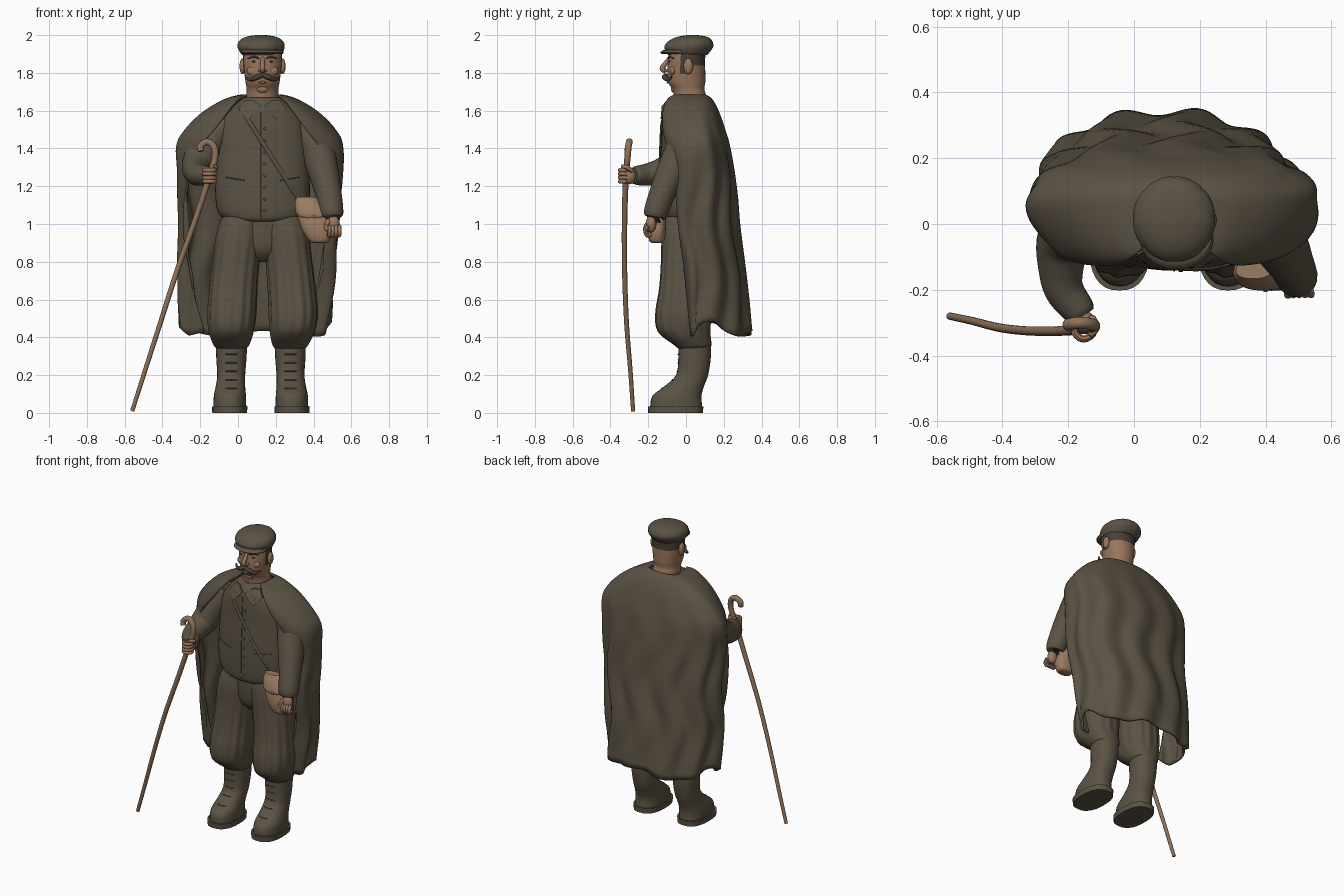
import bpy, bmesh, math
from mathutils import Vector
from mathutils.bvhtree import BVHTree

if "Cube" in bpy.data.objects:
    bpy.data.objects.remove(bpy.data.objects["Cube"])


def material(name, rgb):
    m = bpy.data.materials.new(name)
    m.use_nodes = True
    m.diffuse_color = (*rgb, 1)
    m.node_tree.nodes["Principled BSDF"].inputs["Base Color"].default_value = (*rgb, 1)
    return m


CLOTH = material("olive brown cloth", (0.105, 0.085, 0.058))
SKIN = material("tan skin", (0.32, 0.18, 0.105))
LEATHER = material("tan leather", (0.33, 0.2, 0.12))
WOOD = material("brown wood", (0.28, 0.17, 0.1))
HAIR = material("dark hair", (0.065, 0.052, 0.038))
CX = 0.13
made = []


def finish(name, bm, *mats):
    bmesh.ops.recalc_face_normals(bm, faces=bm.faces)
    me = bpy.data.meshes.new(name)
    bm.to_mesh(me)
    bm.free()
    ob = bpy.data.objects.new(name, me)
    bpy.context.collection.objects.link(ob)
    for m in mats:
        me.materials.append(m)
    made.append(ob)
    return ob


def smooth_rows(rows, steps):
    """Catmull-Rom interpolation through rows of numbers."""
    out = []
    for i in range(len(rows) - 1):
        a, b, c, d = (rows[max(0, min(len(rows) - 1, i + k))] for k in (-1, 0, 1, 2))
        for s in range(steps):
            t = s / steps
            out.append([q + 0.5 * t * (r - p + t * (2 * p - 5 * q + 4 * r - e + t * (3 * (q - r) + e - p)))
                        for p, q, r, e in zip(a, b, c, d)])
    return out + [list(rows[-1])]


def skin_rings(bm, rings, closed=True, caps=True):
    vs = [[bm.verts.new(p) for p in ring] for ring in rings]
    n = len(vs[0])
    for a, b in zip(vs, vs[1:]):
        for i in range(n if closed else n - 1):
            j = (i + 1) % n
            bm.faces.new((a[i], a[j], b[j], b[i]))
    if caps:
        bm.faces.new(vs[0])
        bm.faces.new(vs[-1])


def loft(name, rows, mats, n=32, power=1.0, steps=4, ripple=None):
    """Stack of rounded rings; each row is z, centre x, centre y, radius x, radius y."""
    rings = []
    for z, cx, cy, rx, ry in smooth_rows(rows, steps):
        ring = []
        for i in range(n):
            a = math.tau * i / n
            c, s = math.cos(a), math.sin(a)
            k = 1 + (ripple(a, z) if ripple else 0)
            ring.append((cx + k * rx * math.copysign(abs(c) ** power, c),
                         cy + k * ry * math.copysign(abs(s) ** power, s), z))
        rings.append(ring)
    bm = bmesh.new()
    skin_rings(bm, rings)
    return finish(name, bm, *mats)


def tube(name, rows, mat, n=12, steps=5, flat=1.0):
    """Tapered tube; each row is x, y, z, radius."""
    pts = smooth_rows(rows, steps)
    pos = [Vector(p[:3]) for p in pts]
    rings, side = [], None
    for i, p in enumerate(pos):
        d = (pos[min(i + 1, len(pos) - 1)] - pos[max(i - 1, 0)]).normalized()
        if side is None:
            side = d.orthogonal() if abs(d.y) > 0.9 else d.cross(Vector((0, 1, 0)))
        side = (side - d * side.dot(d)).normalized()
        up = d.cross(side)
        rings.append([p + pts[i][3] * (math.cos(a) * side + flat * math.sin(a) * up)
                      for a in (math.tau * k / n for k in range(n))])
    bm = bmesh.new()
    skin_rings(bm, rings)
    return finish(name, bm, mat)


def ball(name, loc, size, mat, seg=16):
    bm = bmesh.new()
    bmesh.ops.create_uvsphere(bm, u_segments=seg, v_segments=seg // 2 + 2, radius=1)
    bmesh.ops.scale(bm, vec=size, verts=bm.verts)
    bmesh.ops.translate(bm, vec=loc, verts=bm.verts)
    return finish(name, bm, mat)


def front_of(ob):
    """Returns a function giving the front surface point of a part at x, z."""
    me = ob.data
    tree = BVHTree.FromPolygons([v.co for v in me.vertices], [p.vertices for p in me.polygons])

    def at(x, z, out=0.0):
        hit = tree.ray_cast(Vector((x, -1, z)), Vector((0, 1, 0)))[0]
        return Vector((x, (hit.y if hit else -0.1) - out, z))
    return at


# Boots, soles and baggy trousers; the right foot stands a little wider
pleat = lambda a, z: 0.025 * math.sin(14 * a) * min(1, max(0, (1.05 - z) * 3)) * min(1, max(0, (z - 0.36) * 8))
for side, word, wide in ((-1, "right", .018), (1, "left", 0)):
    X = lambda o: CX + side * (o + wide)
    loft(word + "_sole", [(0, X(.156), -.055, .092, .145), (.035, X(.156), -.055, .094, .147)], [CLOTH], power=0.8)
    boot = loft(word + "_boot", [(.03, X(.155), -.052, .087, .138), (.09, X(.155), -.048, .085, .13),
                                 (.14, X(.152), -.01, .078, .105), (.2, X(.148), .032, .074, .085),
                                 (.29, X(.147), .045, .08, .086), (.4, X(.146), .045, .084, .088)], [CLOTH], power=0.9)
    shin = front_of(boot)
    for k in range(5):
        tube(word + "_boot_lace", [(*shin(X(o), .13 + .045 * k), .004) for o in (.118, .133, .148, .163, .178)],
             CLOTH, n=6, steps=2)
    X = lambda o: CX + side * o
    loft(word + "_trouser_leg", [(.34, X(.147 + wide), .04, .075, .08), (.36, X(.147 + wide), .035, .095, .1),
                                 (.43, X(.157 + wide / 2), -.01, .118, .138), (.53, X(.162), -.015, .128, .145),
                                 (.66, X(.154), -.008, .125, .132), (.8, X(.14), -.005, .122, .126),
                                 (.95, X(.122), 0, .122, .128), (1.05, X(.1), 0, .11, .11)],
         [CLOTH], n=84, power=0.9, ripple=pleat)
loft("trouser_seat", [(.8, CX, .01, .05, .06), (.87, CX, 0, .16, .105), (1.05, CX, 0, .2, .115)], [CLOTH])

# Buttoned jacket, its round hem overhanging the trousers
torso = loft("jacket_body", [(1.01, CX, 0, .13, .1), (1.022, CX, 0, .19, .128), (1.06, CX, 0, .235, .138),
                             (1.15, CX, 0, .25, .142), (1.28, CX, 0, .247, .14), (1.42, CX, 0, .238, .132),
                             (1.54, CX, 0, .215, .128), (1.62, CX, 0, .155, .12), (1.67, CX, .01, .1, .09)],
             [CLOTH], n=48, power=0.88)
chest = front_of(torso)
for k in range(8):
    ball("jacket_button", chest(CX + .012, 1.07 + .062 * k, .001), (.007, .004, .007), CLOTH, 8)
tube("jacket_opening", [(*chest(CX - .008, 1.03 + .07 * k), .003) for k in range(9)], CLOTH, n=6)
for side in (-1, 1):
    tube("pocket_edge", [(*chest(CX + side * (.09 + .035 * k), 1.23 + .006 * k), .003) for k in range(4)], CLOTH, n=6)
    # Collar flaps lying on the chest
    bm = bmesh.new()
    flap = [(0.008, 1.625), (.07, 1.555), (.125, 1.61), (.09, 1.665), (.05, 1.665)]
    pts = [chest(CX + side * x, min(z, 1.655), .012) for x, z in flap]
    top = [bm.verts.new(p) for p in pts]
    low = [bm.verts.new(p + Vector((0, .014, 0))) for p in pts]
    bm.faces.new(top)
    bm.faces.new(low)
    for i in range(5):
        j = (i + 1) % 5
        bm.faces.new((top[i], top[j], low[j], low[i]))
    finish("collar_flap", bm, CLOTH)
tube("bag_strap", [(*chest(.01 + .045 * k, 1.62 - .071 * k, .004), .011) for k in range(8)], CLOTH, n=8, flat=0.5)

# Open cape: z, half width, back y, front edge offset, front edge y, centre x
cape_rows = smooth_rows([(1.68, .105, .1, .085, -.06, .125), (1.655, .19, .135, .125, -.095, .122),
                         (1.59, .3, .17, .175, -.118, .12), (1.5, .39, .2, .24, -.118, .12),
                         (1.41, .435, .222, .31, -.1, .12), (1.25, .425, .245, .37, -.065, .119),
                         (1.0, .41, .272, .37, -.04, .112), (.75, .405, .298, .34, -.01, .102),
                         (.42, .388, .338, .27, .03, .094)], 6)
N = 96
rings = []
for z, w, back, fx, fy, cx in cape_rows:
    ring, depth = [], min(1, max(0, (1.62 - z) / 0.5))
    for i in range(N + 1):
        u = 2 * i / N - 1
        s, sign = abs(u), math.copysign(1, u)
        mid = 0.06
        if s < 0.72:
            a = s / 0.72 * math.pi / 2
            x, y = w * math.sin(a) ** 0.95, mid + (back - mid) * math.cos(a) ** 0.85
        else:
            b = (s - 0.72) / 0.28 * math.pi / 2
            x, y = fx + (w - fx) * math.cos(b) ** 1.2, mid + (fy - mid) * math.sin(b) ** 1.2
        fold = 0.014 * depth * math.sin(24 * u + 1.1 * math.sin(11 * z))
        out = Vector((x * sign, (y - mid) * 1.3, 0)).normalized() * fold
        low = max(0, (0.75 - z) / 0.33)
        hem = low * (0.015 * math.sin(11 * u + 1) + 0.05 * math.exp(-((s - 0.64) / 0.13) ** 2))
        ring.append((cx + x * sign + out.x, y + out.y, z + hem))
    rings.append(ring)
bm = bmesh.new()
skin_rings(bm, rings, closed=False, caps=False)
cape = finish("cape", bm, CLOTH)
thick = cape.modifiers.new("thickness", "SOLIDIFY")
thick.thickness, thick.offset = 0.014, 0

# Arms and hands
tube("right_sleeve", [(-.06, .02, 1.53, .075), (-.16, .0, 1.42, .09), (-.212, -.05, 1.32, .084),
                      (-.222, -.13, 1.28, .07), (-.212, -.2, 1.262, .06), (-.168, -.262, 1.257, .05),
                      (-.155, -.28, 1.257, .04)], CLOTH, n=20)
tube("left_sleeve", [(.33, .02, 1.53, .075), (.41, -.01, 1.42, .09), (.448, -.068, 1.29, .083), (.478, -.122, 1.17, .07),
                     (.497, -.165, 1.05, .061), (.498, -.168, 1.038, .035)], CLOTH, n=20)
ball("right_palm", (-.148, -.3, 1.255), (.03, .035, .045), SKIN)
for k in range(4):
    z = 1.225 + .02 * k
    tube("right_finger", [(-.175, -.3, z, .011), (-.18, -.33, z, .011), (-.155, -.35, z, .011),
                          (-.125, -.335, z, .011), (-.122, -.312, z, .009)], SKIN, n=8, steps=3)
tube("right_thumb", [(-.13, -.285, 1.28, .013), (-.115, -.315, 1.3, .012), (-.135, -.338, 1.305, .01)], SKIN, n=8)
ball("left_palm", (.505, -.185, 1.0), (.034, .028, .045), SKIN)
for k in range(4):
    x = .482 + .018 * k
    tube("left_finger", [(x, -.2, .99, .011), (x + .002, -.215, .965, .011), (x, -.205, .938, .0105),
                         (x, -.185, .945, .009)], SKIN, n=8, steps=3)
tube("left_thumb", [(.48, -.19, 1.02, .013), (.467, -.213, .985, .012), (.472, -.218, .965, .009)], SKIN, n=8)

# Walking stick with crook
tube("walking_stick", [(-.56, -.28, .01, .011), (-.49, -.295, .23, .012), (-.41, -.315, .48, .013),
                       (-.32, -.325, .76, .014), (-.22, -.325, 1.04, .015), (-.152, -.318, 1.25, .016),
                       (-.122, -.31, 1.35, .017), (-.128, -.305, 1.41, .018), (-.165, -.3, 1.435, .018),
                       (-.198, -.305, 1.412, .018), (-.195, -.31, 1.385, .017)], WOOD, n=14)

# Shoulder bag with flap
loft("bag", [(.9, .43, -.155, .035, .025), (.912, .43, -.155, .055, .04), (.97, .418, -.155, .08, .048),
             (1.05, .393, -.15, .08, .044), (1.12, .367, -.142, .064, .034), (1.14, .362, -.138, .045, .02)],
     [LEATHER], power=0.8)
loft("bag_flap", [(1.03, .395, -.152, .06, .045), (1.05, .392, -.152, .082, .05), (1.1, .374, -.146, .073, .042),
                  (1.143, .362, -.14, .052, .026)], [LEATHER], power=0.8)
ball("bag_button", (.4, -.202, 1.04), (.009, .005, .009), WOOD, 8)

# Head, with hair on the faces behind the temples
head = loft("head", [(1.62, CX, .02, .086, .08), (1.68, CX, .02, .085, .085), (1.715, CX, .012, .084, .085),
                     (1.75, CX, .004, .09, .098), (1.81, CX, .002, .098, .1), (1.87, CX, .003, .103, .098),
                     (1.95, CX, .01, .1, .1)], [SKIN, HAIR], n=40, power=0.95)
for p in head.data.polygons:
    c = p.center
    if (c.z > 1.835 and c.y > 0.0) or (c.z > 1.8 and -.03 < c.y < .012):
        p.material_index = 1
face = front_of(head)
tube("nose", [(CX, -.085, 1.885, .008), (CX, -.105, 1.855, .012), (CX, -.126, 1.823, .014), (CX, -.105, 1.808, .012)], SKIN)
ball("chin", (CX, -.06, 1.717), (.034, .02, .024), SKIN)
ball("lower_lip", (CX, -.096, 1.75), (.022, .008, .006), SKIN)
for side in (-1, 1):
    X = lambda o: CX + side * o
    ball("ear", (X(.106), .012, 1.835), (.016, .025, .042), SKIN)
    ball("cheek", (X(.05), -.07, 1.81), (.034, .016, .026), SKIN)
    ball("nostril", (X(.014), -.102, 1.812), (.01, .013, .009), SKIN, 10)
    ball("eye", face(X(.045), 1.86), (.014, .004, .005), HAIR, 10)
    tube("eyebrow", [(*face(X(.018), 1.876), .003), (*face(X(.045), 1.885), .006), (*face(X(.078), 1.875), .003)], HAIR, n=8)
    tube("moustache", [(X(-.002), -.108, 1.788, .01), (X(.03), -.113, 1.778, .015), (X(.06), -.1, 1.766, .011),
                       (X(.08), -.085, 1.77, .007), (X(.092), -.075, 1.782, .003)], HAIR, n=10)

# Flat cap with seams and peak, the crown sloping down to the front
seam = lambda a, z: -.02 * max(0, math.cos(8 * a)) ** 12
loft("cap", [(1.895, .125, .008, .104, .104), (1.912, .124, .01, .116, .118), (1.94, .122, .015, .126, .13),
             (1.968, .122, .023, .117, .117), (1.988, .122, .032, .088, .088), (1.998, .122, .035, .045, .045),
             (2.0, .122, .035, .015, .015)], [CLOTH], n=64, ripple=seam)
loft("cap_peak", [(1.9, CX, -.045, .105, .08), (1.907, CX, -.049, .112, .088), (1.922, CX, -.04, .106, .08)], [CLOTH], steps=2)

# Smooth shading on every part
bpy.ops.object.select_all(action="DESELECT")
for ob in made:
    ob.select_set(True)
bpy.context.view_layer.objects.active = made[0]
bpy.ops.object.shade_smooth_by_angle(angle=math.radians(45))
